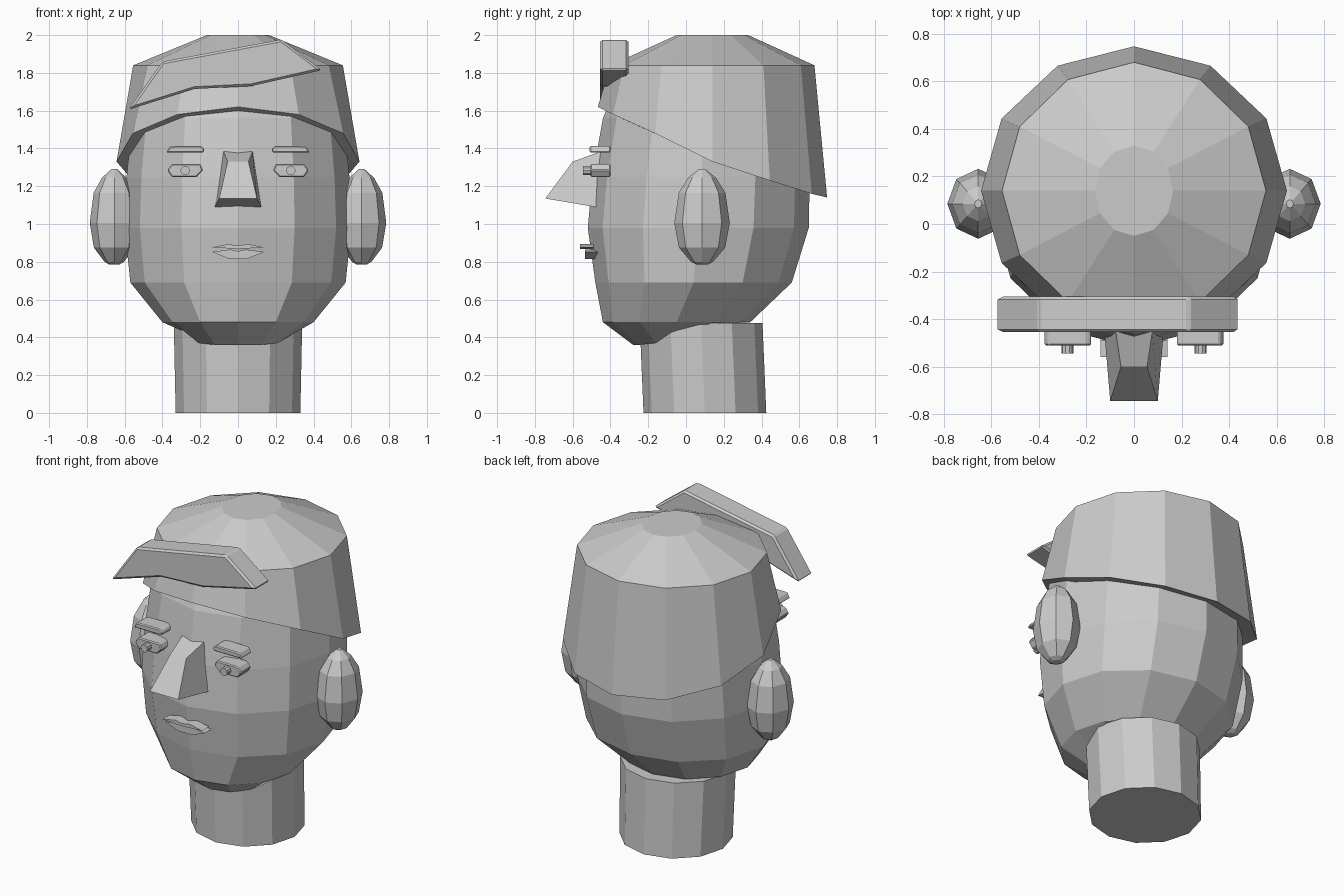
import bpy, bmesh
from math import sin, cos, tau

cube = bpy.data.objects.get("Cube")
if cube:
    bpy.data.objects.remove(cube)

clay = bpy.data.materials.new("plain grey")
clay.use_nodes = True
grey = (0.6, 0.6, 0.6, 1)
clay.diffuse_color = grey
clay.node_tree.nodes["Principled BSDF"].inputs["Base Color"].default_value = grey


def finish(name, bm, bevel=0):
    bmesh.ops.recalc_face_normals(bm, faces=bm.faces)
    mesh = bpy.data.meshes.new(name)
    bm.to_mesh(mesh)
    bm.free()
    mesh.materials.append(clay)
    obj = bpy.data.objects.new(name, mesh)
    bpy.context.collection.objects.link(obj)
    if bevel:
        mod = obj.modifiers.new("edge bevel", "BEVEL")
        mod.width = bevel
        mod.segments = 1
    return obj


def ring(cx, cy, rx, ry, heights, sides=12):
    """Ellipse of points starting at the front; heights is a number or a function of angle index."""
    pts = []
    for i in range(sides):
        a = tau * i / sides
        z = heights(i) if callable(heights) else heights
        pts.append((cx + rx * sin(a), cy - ry * cos(a), z))
    return pts


def loft(name, rings):
    """Skin a stack of point rings and cap both ends."""
    bm = bmesh.new()
    loops = [[bm.verts.new(p) for p in r] for r in rings]
    for low, high in zip(loops, loops[1:]):
        n = len(low)
        for i in range(n):
            j = (i + 1) % n
            bm.faces.new((low[i], low[j], high[j], high[i]))
    bm.faces.new(loops[0])
    bm.faces.new(loops[-1])
    return finish(name, bm)


def plate(name, outline, front, back, bevel=0, side=1):
    """Extrude an x-z outline along y."""
    bm = bmesh.new()
    face = bm.faces.new([bm.verts.new((x * side, front, z)) for x, z in outline])
    out = bmesh.ops.extrude_face_region(bm, geom=[face])
    moved = [v for v in out["geom"] if isinstance(v, bmesh.types.BMVert)]
    bmesh.ops.translate(bm, verts=moved, vec=(0, back - front, 0))
    return finish(name, bm, bevel)


# Neck, leaning slightly forward
loft("neck", [ring(0, 0.1, 0.33, 0.325, 0), ring(0, 0.08, 0.34, 0.325, 0.475)])

# Head, with a chin that rises towards the nape
chin = [0.36, 0.36, 0.37, 0.41, 0.45, 0.46, 0.47]
loft("head", [
    ring(0, -0.04, 0.24, 0.24, lambda i: chin[min(i, 12 - i)]),
    ring(0, -0.05, 0.40, 0.39, 0.48),
    ring(0, 0.04, 0.57, 0.52, 0.69),
    ring(0, 0.065, 0.60, 0.585, 0.98),
    ring(0, 0.08, 0.59, 0.575, 1.25),
    ring(0, 0.10, 0.56, 0.54, 1.56),
    ring(0, 0.14, 0.50, 0.48, 1.80),
])

# Hair cap with a slanted rim, turned in underneath
rim = [1.62, 1.58, 1.48, 1.33, 1.23, 1.16, 1.14]
loft("hair", [
    ring(0, 0.14, 0.55, 0.52, lambda i: rim[min(i, 12 - i)] - 0.04 * cos(tau * i / 12)),
    ring(0, 0.14, 0.643, 0.607, lambda i: rim[min(i, 12 - i)]),
    ring(0, 0.14, 0.555, 0.54, 1.84),
    ring(0, 0.14, 0.165, 0.19, 2.0),
])

# Swept fringe
plate("fringe", [(-0.58, 1.605), (-0.4, 1.86), (0.23, 1.977), (0.445, 1.815),
                 (0.07, 1.73), (-0.23, 1.715)], -0.455, -0.305, 0.012)

# Nose: a wedge from the face out to the tip
loft("nose", [
    [(-0.077, -0.45, 1.385), (0.077, -0.45, 1.385), (0.125, -0.45, 1.085), (-0.125, -0.45, 1.085)],
    [(-0.055, -0.6, 1.33), (0.055, -0.6, 1.33), (0.1, -0.745, 1.135), (-0.1, -0.745, 1.135)],
])

# Lips
plate("upper_lip", [(-0.14, 0.876), (-0.05, 0.894), (0, 0.885), (0.05, 0.894),
                    (0.14, 0.876), (0, 0.868)], -0.56, -0.49)
plate("lower_lip", [(-0.14, 0.852), (-0.04, 0.865), (0, 0.857), (0.04, 0.865), (0.14, 0.852),
                    (0.05, 0.816), (-0.05, 0.816)], -0.535, -0.46)

# Paired features
ear_profile = [(-0.25, 0.2), (-0.235, 0.4), (-0.16, 0.83), (-0.03, 1),
               (0.13, 0.84), (0.21, 0.5), (0.255, 0.12)]
for side, word in ((1, "left"), (-1, "right")):
    loft(word + "_ear", [ring(side * 0.655, 0.085, 0.13 * r, 0.147 * r, 1.035 + z, 8)
                         for z, r in ear_profile])
    plate(word + "_eyebrow", [(0.18, 1.378), (0.18, 1.402), (0.2, 1.414), (0.36, 1.412),
                              (0.38, 1.378)], -0.51, -0.40, 0.006, side)
    plate(word + "_eye", [(0.185, 1.285), (0.2, 1.318), (0.35, 1.318), (0.375, 1.285),
                          (0.35, 1.248), (0.22, 1.248)], -0.505, -0.40, 0.006, side)
    plate(word + "_pupil", [(0.28 + 0.025 * cos(tau * i / 10), 1.283 + 0.025 * sin(tau * i / 10))
                            for i in range(10)], -0.545, -0.49, 0, side)
